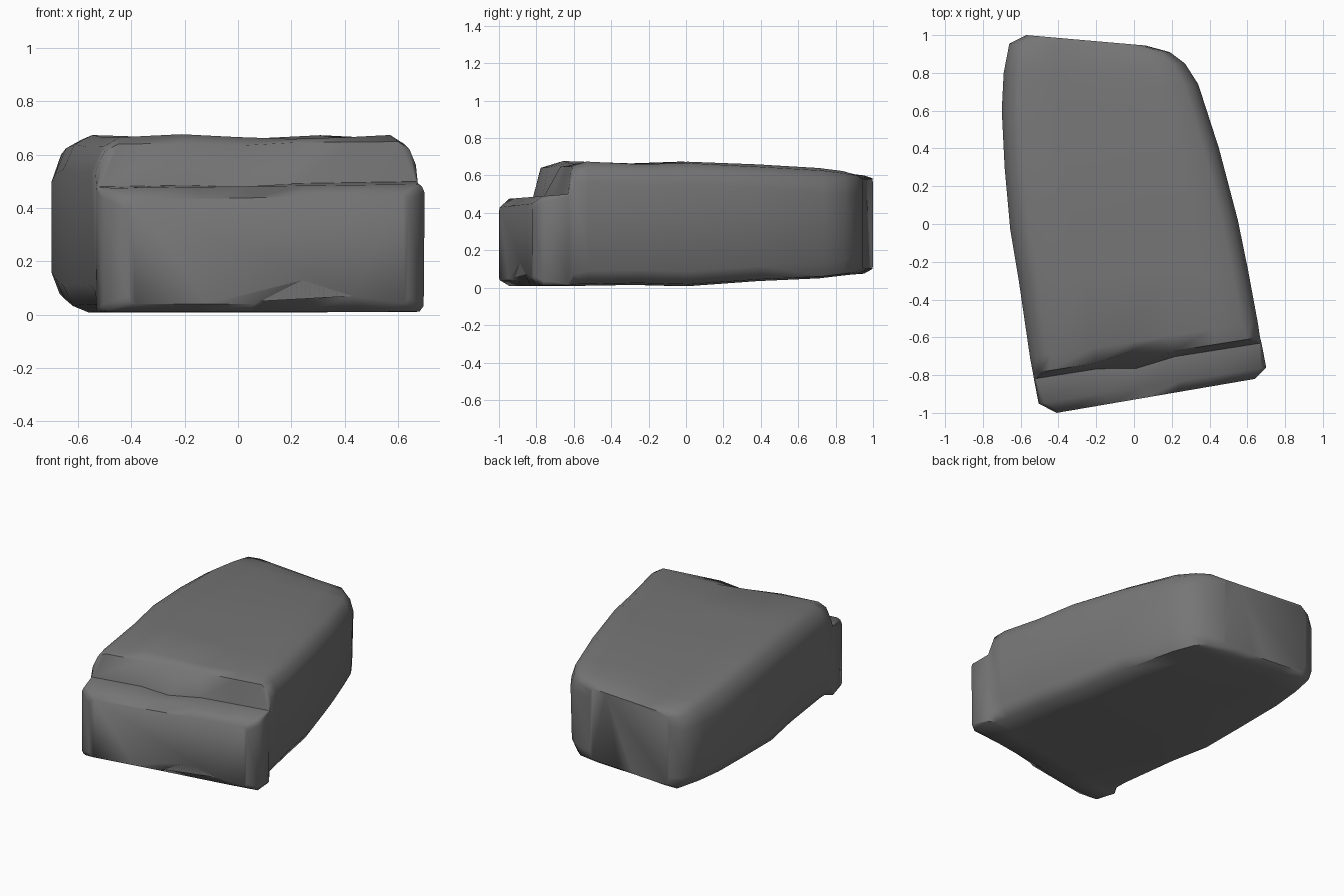
import bpy
import bmesh
from math import sin, radians
from mathutils import Vector

cube = bpy.data.objects.get("Cube")
if cube:
    bpy.data.objects.remove(cube)

stone = bpy.data.materials.new("dark_grey_stone")
stone.use_nodes = True
GREY = (0.18, 0.18, 0.18, 1)
stone.diffuse_color = GREY
shader = stone.node_tree.nodes["Principled BSDF"]
shader.inputs["Base Color"].default_value = GREY
shader.inputs["Roughness"].default_value = 0.9

# Slices from front to back: left x, y; right x, y; bottom z; top z left, right; bevel size
SLICES = [
    (-0.41, -1.00, 0.64, -0.82, 0.04, 0.43, 0.45, 0.3),   # front face
    (-0.505, -0.95, 0.70, -0.76, 0.01, 0.475, 0.49, 0.3),  # ledge lip
    (-0.53, -0.82, 0.675, -0.63, 0.01, 0.48, 0.50, 0.1),   # ledge back
    (-0.535, -0.79, 0.667, -0.60, 0.01, 0.64, 0.65, 0.8),  # step top
    (-0.55, -0.71, 0.655, -0.52, 0.01, 0.665, 0.675, 1.0),
    (-0.61, -0.30, 0.605, -0.25, 0.015, 0.665, 0.66, 1.0),
    (-0.655, -0.03, 0.55, 0.02, 0.008, 0.675, 0.665, 1.0),
    (-0.685, 0.30, 0.45, 0.40, 0.035, 0.66, 0.645, 1.0),
    (-0.70, 0.60, 0.34, 0.74, 0.05, 0.64, 0.625, 1.1),
    (-0.69, 0.80, 0.27, 0.85, 0.065, 0.62, 0.61, 1.0),
    (-0.66, 0.955, 0.19, 0.91, 0.075, 0.60, 0.60, 0.9),
    (-0.57, 1.00, 0.06, 0.945, 0.10, 0.585, 0.58, 0.6),    # back face
]
# Ring around a slice: position across, is it on top, drop from that surface
RING = [
    (0, 0, 0.10), (0, 1, 0.13), (0.035, 1, 0.035), (0.09, 1, 0),
    (0.28, 1, 0), (0.45, 1, 0), (0.62, 1, 0), (0.8, 1, 0),
    (0.93, 1, 0), (0.975, 1, 0.035), (1, 1, 0.11), (0.99, 0, 0.08),
    (0.95, 0, 0.01), (0.8, 0, 0), (0.62, 0, 0), (0.45, 0, 0),
    (0.28, 0, 0), (0.08, 0, 0), (0.03, 0, 0.025),
]

bm = bmesh.new()
rings = []
for i, (lx, ly, rx, ry, zb, ztl, ztr, bevel) in enumerate(SLICES):
    ring = []
    for t, top, drop in RING:
        spread = min(1, bevel)
        # Narrow bevels pull the rounded corner points toward the sides
        if t < 0.1:
            t *= spread
        elif t > 0.9:
            t = 1 - (1 - t) * spread
        x, y = lx + (rx - lx) * t, ly + (ry - ly) * t
        if top:
            z = ztl + (ztr - ztl) * t - drop * bevel
            if 0.2 < t < 0.9 and 3 < i < 10:
                z += 0.012 * sin(5 * x - 1 + 3 * y)
        else:
            z = zb + drop * bevel
        # Worn hollow in the lower front edge
        if i == 0 and not top and 0.5 < t < 0.9:
            z += 0.09 if t < 0.7 else 0.03
        # Worn dip where the step meets the ledge
        if top and 0.4 < t < 0.5 and i in (2, 3):
            y += 0.04 if i == 3 else -0.03
            z -= 0.01
        ring.append(bm.verts.new(Vector((x, y, z))))
    rings.append(ring)

n = len(RING)
for a, b in zip(rings, rings[1:]):
    for j in range(n):
        k = (j + 1) % n
        bm.faces.new((a[j], a[k], b[k], b[j]))
bm.faces.new(rings[0])
bm.faces.new(rings[-1])
bmesh.ops.triangulate(bm, faces=[f for f in bm.faces if len(f.verts) > 4])
bmesh.ops.recalc_face_normals(bm, faces=bm.faces)

mesh = bpy.data.meshes.new("stone_block")
bm.to_mesh(mesh)
bm.free()
block = bpy.data.objects.new("stone_block", mesh)
bpy.context.collection.objects.link(block)
mesh.materials.append(stone)

# Smooth worn surface with only the hardest edges kept
bpy.ops.object.select_all(action="DESELECT")
block.select_set(True)
bpy.context.view_layer.objects.active = block
bpy.ops.object.shade_smooth_by_angle(angle=radians(55))
